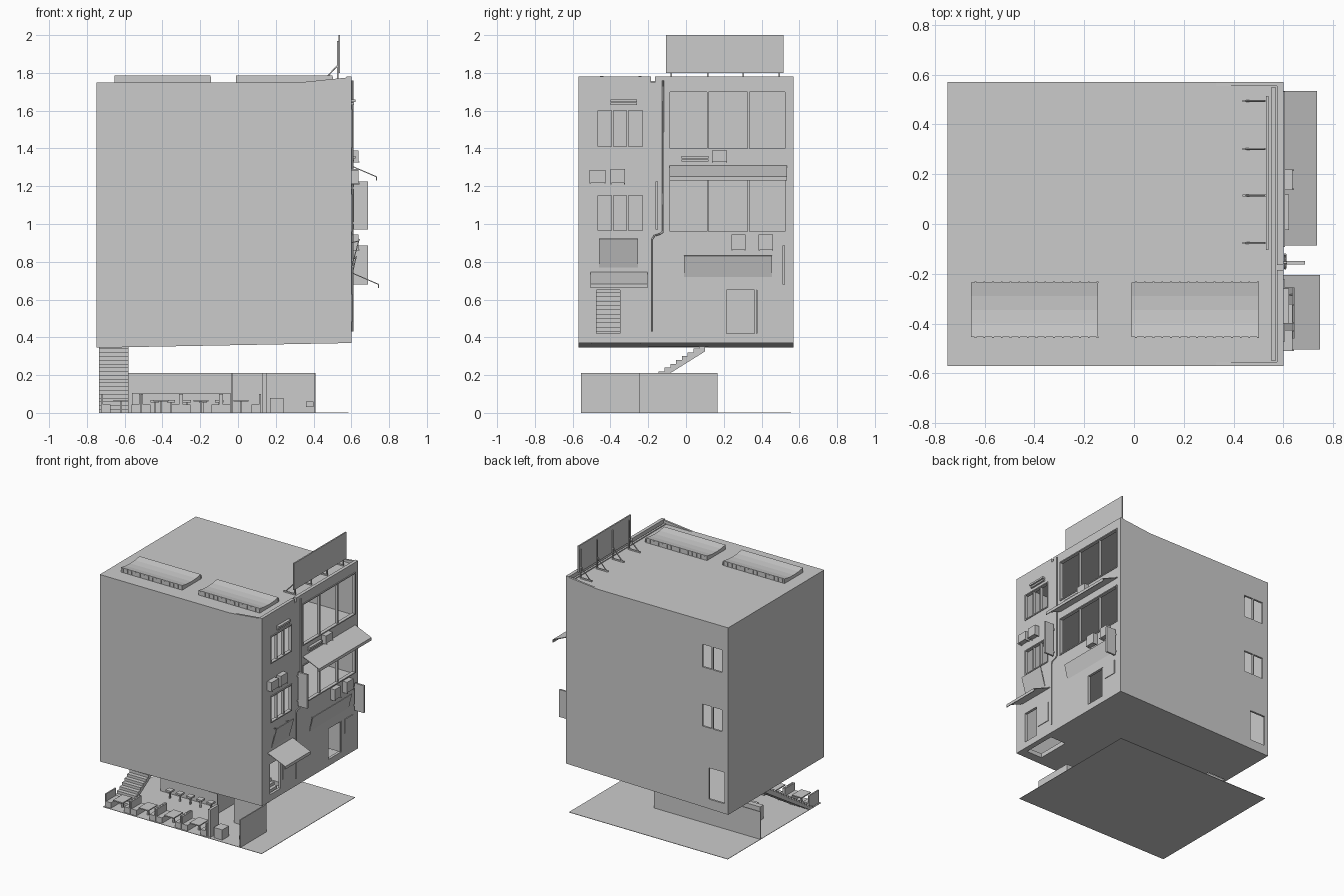
import bpy, bmesh

def finish(name, bm):
    bmesh.ops.recalc_face_normals(bm, faces=bm.faces[:])
    me = bpy.data.meshes.new(name)
    bm.to_mesh(me)
    bm.free()
    ob = bpy.data.objects.new(name, me)
    bpy.context.collection.objects.link(ob)
    return ob

def boxes(name, items):
    """One object from (x0, x1, y0, y1, z0, z1) boxes."""
    bm = bmesh.new()
    for x0, x1, y0, y1, z0, z1 in items:
        vs = bmesh.ops.create_cube(bm, size=1)['verts']
        for v in vs:
            v.co = (x1 if v.co.x > 0 else x0, y1 if v.co.y > 0 else y0, z1 if v.co.z > 0 else z0)
    return finish(name, bm)

def prism(name, pts, axis, a, b):
    """Extrude a profile along x (points are y,z) or along y (points are x,z)."""
    bm = bmesh.new()
    def ring(t):
        return [bm.verts.new((t, p, q) if axis == 'x' else (p, t, q)) for p, q in pts]
    r0, r1 = ring(a), ring(b)
    bm.faces.new(r0)
    bm.faces.new(r1)
    n = len(pts)
    for i in range(n):
        j = (i + 1) % n
        bm.faces.new((r0[i], r0[j], r1[j], r1[i]))
    return finish(name, bm)

def tube(name, pts, r):
    cu = bpy.data.curves.new(name, 'CURVE')
    cu.dimensions = '3D'
    cu.bevel_depth, cu.bevel_resolution = r, 1
    cu.use_fill_caps = True
    sp = cu.splines.new('POLY')
    sp.points.add(len(pts) - 1)
    for p, co in zip(sp.points, pts):
        p.co = (*co, 1)
    ob = bpy.data.objects.new(name, cu)
    bpy.context.collection.objects.link(ob)
    return ob

def stair_profile(p0, p1, z0, z1, n):
    pts = []
    for i in range(n):
        za = z0 + (z1 - z0) * (i + 1) / n
        pts += [(p0 + (p1 - p0) * i / n, za), (p0 + (p1 - p0) * (i + 1) / n, za)]
    run = (p1 - p0) / n
    return [(p0, z0)] + pts + [(p1, z1 - 0.035), (p0 + run, z0)]

def cut(target, cutter):
    cutter.hide_render = True
    m = target.modifiers.new('cut', 'BOOLEAN')
    m.operation, m.solver, m.object = 'DIFFERENCE', 'EXACT', cutter
    bpy.context.view_layer.objects.active = target
    bpy.ops.object.modifier_apply(modifier=m.name)
    bpy.data.objects.remove(cutter)

# Main building shell with a slightly sloping underside
shell = boxes('building_shell', [(-0.75, 0.60, -0.57, 0.57, 0.345, 1.75)])
for v in shell.data.vertices:
    if v.co.z < 1 and v.co.x > 0:
        v.co.z = 0.37

# Rooms on three floors
cut(shell, boxes('room_cutter', [(-0.735, 0.58, -0.555, 0.555, a, b)
                                 for a, b in ((0.40, 0.86), (0.93, 1.32), (1.37, 1.73))]))

# Window and door openings, facade and rear
openings = []
left_panes = ((-0.465, -0.395), (-0.385, -0.315), (-0.305, -0.23))
right_panes = ((-0.085, 0.11), (0.12, 0.325), (0.335, 0.525))
for panes, rows in ((left_panes, ((1.41, 1.60), (0.965, 1.15))),
                    (right_panes, ((1.40, 1.70), (0.96, 1.24)))):
    for z0, z1 in rows:
        openings += [(0.56, 0.65, a, b, z0, z1) for a, b in panes]
openings += [(0.56, 0.65, -0.475, -0.35, 0.42, 0.65), (0.56, 0.65, 0.215, 0.375, 0.42, 0.65)]
for z0, z1 in ((1.40, 1.57), (0.955, 1.12)):
    openings += [(-0.70, -0.622, 0.54, 0.62, z0, z1), (-0.613, -0.535, 0.54, 0.62, z0, z1)]
openings.append((-0.72, -0.59, 0.54, 0.62, 0.42, 0.655))
cut(shell, boxes('opening_cutter', openings))

# Stairwell holes in the underside
cut(shell, boxes('stairwell_cutter', [(-0.73, -0.58, -0.2, 0.12, 0.3, 0.45),
                                      (0.43, 0.56, -0.50, -0.24, 0.3, 0.45)]))

# Window frames standing proud of the wall
frames = []
def frame(y0, y1, z0, z1, t=0.008):
    frames.extend([(0.59, 0.606, y0 - t, y0, z0 - t, z1 + t), (0.59, 0.606, y1, y1 + t, z0 - t, z1 + t),
                   (0.59, 0.606, y0, y1, z1, z1 + t), (0.59, 0.606, y0, y1, z0 - t, z0)])
for z0, z1 in ((1.41, 1.60), (0.965, 1.15)):
    frame(-0.465, -0.23, z0, z1)
for z0, z1 in ((1.40, 1.70), (0.96, 1.24)):
    frame(-0.085, 0.525, z0, z1)
boxes('window_frames', frames)
boxes('wall_panels', [(0.598, 0.605, 0.405, 0.505, 0.545, 0.65),
                      (0.598, 0.605, -0.33, -0.22, 0.48, 0.63)])
boxes('door_leaf', [(0.50, 0.595, 0.362, 0.372, 0.42, 0.65)])

# Roof parapet, edge strips
boxes('parapet', [(0.575, 0.60, -0.57, -0.185, 1.75, 1.78), (0.575, 0.60, -0.165, 0.57, 1.75, 1.78)])
for y in (-0.57, 0.555):
    prism('roof_edge_strip', [(0.33, 1.75), (0.575, 1.75), (0.575, 1.775)], 'y', y, y + 0.015)

# Roof vent units with a shallow valley top and slotted front
for x0 in (-0.655, -0.01):
    x1 = x0 + 0.51
    prism('roof_unit', [(-0.455, 1.75), (-0.235, 1.75), (-0.235, 1.785), (-0.29, 1.776),
                        (-0.345, 1.773), (-0.40, 1.776), (-0.455, 1.785)], 'x', x0, x1)
    boxes('roof_unit_slots', [(x0 + 0.015 + i * 0.035, x0 + 0.022 + i * 0.035, y, y + 0.006, 1.753, 1.779)
                              for i in range(15) for y in (-0.459, -0.237)])

# Billboard on posts with braces
boxes('billboard', [(0.531, 0.541, -0.105, 0.515, 1.80, 2.0)])
for y in (-0.077, 0.115, 0.302, 0.494):
    boxes('billboard_post', [(0.524, 0.532, y - 0.004, y + 0.004, 1.75, 1.97),
                             (0.435, 0.532, y - 0.004, y + 0.004, 1.75, 1.76)])
    tube('billboard_brace', [(0.45, y, 1.757), (0.528, y, 1.84)], 0.004)
boxes('billboard_rail', [(0.553, 0.568, -0.55, 0.55, 1.75, 1.757)])

# Awnings
def awning(y0, y1, x1, z1, z0):
    prism('awning', [(0.60, z1), (x1, z0 + 0.022), (x1, z0), (x1 - 0.005, z0),
                     (x1 - 0.005, z0 + 0.018), (0.60, z1 - 0.005)], 'y', y0, y1)
awning(-0.505, -0.205, 0.747, 0.745, 0.66)
awning(-0.087, 0.535, 0.735, 1.31, 1.23)

# Tilted sign boards and their supports
def tilted(y0, y1, z0, z1, x1):
    prism('tilted_sign', [(0.603, z0), (x1, z1), (x1 - 0.006, z1 + 0.002), (0.60, z0 + 0.005)], 'y', y0, y1)
    for y in (y0 + 0.03, y1 - 0.03):
        tube('sign_strut', [(0.598, y, z1 - 0.02), (x1 - 0.008, y, z1 - 0.01)], 0.003)
tilted(-0.46, -0.255, 0.77, 0.92, 0.645)
tilted(-0.01, 0.455, 0.72, 0.83, 0.63)

# Blade signs
for y, z0, z1 in ((-0.155, 0.97, 1.225), (0.518, 0.68, 0.885)):
    boxes('blade_sign', [(0.612, 0.688, y - 0.007, y + 0.007, z0, z1)])
    boxes('blade_sign_brackets', [(0.598, 0.615, y - 0.004, y + 0.004, z, z + 0.01)
                                  for z in (z0 + 0.03, z1 - 0.04)])

# Air conditioners and wall lamps
for y0, y1, z0, z1 in ((-0.51, -0.425, 1.215, 1.285), (-0.40, -0.322, 1.21, 1.29),
                       (0.24, 0.315, 0.86, 0.945), (0.385, 0.46, 0.86, 0.945), (0.137, 0.218, 1.325, 1.388)):
    boxes('air_conditioner', [(0.598, 0.637, y0, y1, z0 + 0.006, z1),
                              (0.598, 0.642, y0, y0 + 0.006, z0, z0 + 0.006),
                              (0.598, 0.642, y1 - 0.006, y1, z0, z0 + 0.006)])
for y0, y1, z in ((-0.40, -0.26, 1.63), (-0.025, 0.118, 1.33)):
    boxes('wall_lamp', [(0.598, 0.614, y0, y1, z, z + 0.012), (0.598, 0.622, y0, y1, z + 0.016, z + 0.03)])

# Drain pipe with a kink
tube('drain_pipe', [(0.607, -0.122, 1.76), (0.607, -0.122, 0.96), (0.607, -0.135, 0.948),
                    (0.607, -0.168, 0.938), (0.607, -0.178, 0.92), (0.607, -0.178, 0.43)], 0.005)

# Stairs: basement flight and flight behind the street door
prism('basement_stairs', stair_profile(-0.45, 0.10, 0.0, 0.36, 18), 'x', -0.735, -0.58)
prism('street_stairs', stair_profile(0.57, 0.15, 0.41, 0.82, 18), 'y', -0.477, -0.348)

# Basement floor and walls
boxes('basement_floor', [(-0.735, 0.585, -0.555, 0.555, 0.0, 0.003)])
boxes('basement_walls', [(-0.735, 0.15, 0.16, 0.168, 0, 0.21), (0.142, 0.15, -0.25, 0.16, 0, 0.21),
                         (0.15, 0.41, -0.254, -0.246, 0, 0.21), (0.402, 0.41, -0.555, -0.254, 0, 0.21),
                         (-0.035, -0.029, -0.20, 0.16, 0, 0.21), (0.13, 0.15, -0.54, -0.44, 0, 0.21)])
boxes('bar_counter', [(-0.56, -0.04, -0.12, -0.08, 0, 0.105)])

# Booth benches and tables along the front
benches, tables = [], []
for i in range(4):
    x = -0.62 + i * 0.212
    tables += [(x - 0.04, x + 0.04, -0.54, -0.43, 0.06, 0.068), (x - 0.006, x + 0.006, -0.49, -0.478, 0, 0.06)]
    for s in (-1, 1):
        a, b, c = x + s * 0.055, x + s * 0.095, x + s * 0.105
        benches += [(min(a, b), max(a, b), -0.545, -0.425, 0, 0.045),
                    (min(b, c), max(b, c), -0.545, -0.425, 0, 0.10)]
boxes('booth_benches', benches)
boxes('booth_tables', tables)

# Bar stools and a side cabinet
for i in range(5):
    x = -0.44 + i * 0.085
    boxes('bar_stool', [(x - 0.022, x + 0.022, -0.202, -0.158, 0.055, 0.068),
                        (x - 0.005, x + 0.005, -0.185, -0.175, 0, 0.055)])
boxes('side_cabinet', [(0.17, 0.24, -0.53, -0.45, 0, 0.08), (0.36, 0.40, -0.50, -0.42, 0.03, 0.06)])
